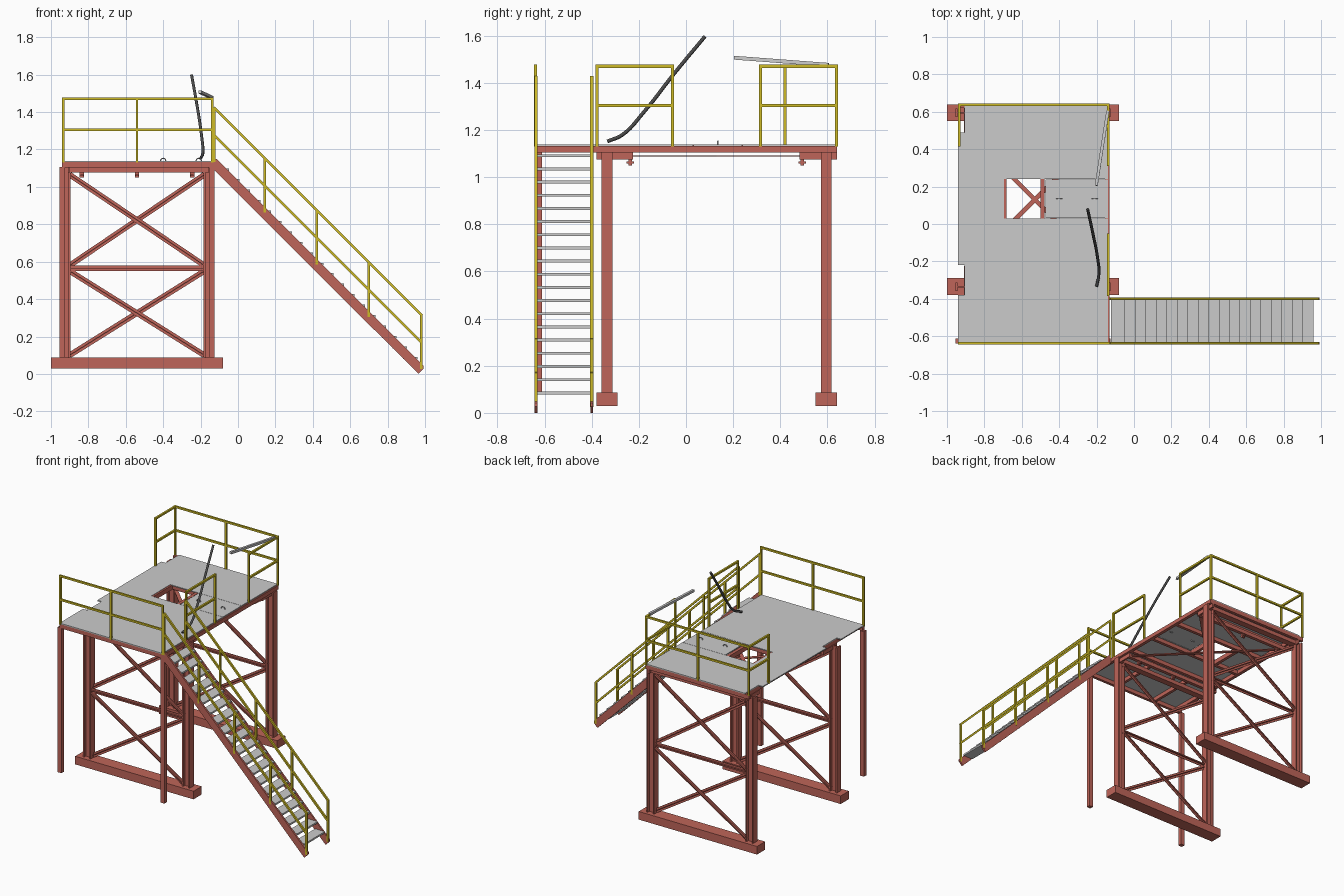
import bpy, bmesh, math
from mathutils import Vector, Matrix

if "Cube" in bpy.data.objects:
    bpy.data.objects.remove(bpy.data.objects["Cube"])


def material(name, rgb):
    m = bpy.data.materials.new(name)
    m.diffuse_color = (*rgb, 1)
    m.use_nodes = True
    m.node_tree.nodes["Principled BSDF"].inputs["Base Color"].default_value = m.diffuse_color
    return m


RED = material("red_steel", (0.52, 0.13, 0.10))
YELLOW = material("yellow_paint", (0.62, 0.50, 0.02))
DARK = material("dark_rubber", (0.07, 0.07, 0.07))


def finish(name, bm, mat=None):
    bmesh.ops.recalc_face_normals(bm, faces=bm.faces)
    me = bpy.data.meshes.new(name)
    bm.to_mesh(me)
    bm.free()
    ob = bpy.data.objects.new(name, me)
    bpy.context.collection.objects.link(ob)
    if mat:
        me.materials.append(mat)
    return ob


def box(bm, x0, x1, y0, y1, z0, z1):
    m = Matrix.Translation(((x0 + x1) / 2, (y0 + y1) / 2, (z0 + z1) / 2))
    m = m @ Matrix.Diagonal((x1 - x0, y1 - y0, z1 - z0, 1))
    bmesh.ops.create_cube(bm, size=1, matrix=m)


def bar(bm, p, q, w=0.013, h=0.013, ref=(0, 1, 0)):
    # rectangular bar from p to q; w is measured along ref, h across it
    p, q = Vector(p), Vector(q)
    d = (q - p).normalized()
    a = Vector(ref)
    if abs(d.dot(a)) > 0.9:
        a = Vector((1, 0, 0))
    a = (a - d * a.dot(d)).normalized()
    b = d.cross(a)
    m = Matrix((a * w, b * h, d * (q - p).length)).transposed().to_4x4()
    bmesh.ops.create_cube(bm, size=1, matrix=Matrix.Translation((p + q) / 2) @ m)


def prism(bm, pts, y0, y1):
    f = bm.faces.new([bm.verts.new((x, y0, z)) for x, z in pts])
    r = bmesh.ops.extrude_face_region(bm, geom=[f])
    vs = [v for v in r["geom"] if isinstance(v, bmesh.types.BMVert)]
    bmesh.ops.translate(bm, verts=vs, vec=(0, y1 - y0, 0))


# Two trestle frames: base beam, H-section columns, angle-iron bracing
for side, y in (("front", -0.335), ("back", 0.595)):
    bm = bmesh.new()
    box(bm, -1.0, -0.08, y - 0.045, y + 0.045, 0.03, 0.087)
    finish(side + "_base_beam", bm, RED)
    bm = bmesh.new()
    for x in (-0.925, -0.155):
        for s in (-1, 1):
            box(bm, x + s * 0.025 - 0.005, x + s * 0.025 + 0.005, y - 0.023, y + 0.023, 0.087, 1.106)
        box(bm, x - 0.02, x + 0.02, y - 0.004, y + 0.004, 0.087, 1.106)
    finish(side + "_columns", bm, RED)
    bm = bmesh.new()
    braces = [((-0.90, 0.565), (-0.18, 0.565))]
    for z0, z1 in ((0.10, 0.55), (0.58, 1.065)):
        braces += [((-0.90, z0), (-0.18, z1)), ((-0.90, z1), (-0.18, z0))]
    for i, (a, b) in enumerate(braces):
        yy = y + (0.008 if i % 2 else -0.008)
        bar(bm, (a[0], yy, a[1]), (b[0], yy, b[1]), 0.005, 0.03)
        bar(bm, (a[0], yy, a[1]), (b[0], yy, b[1]), 0.024, 0.005)
    finish(side + "_cross_bracing", bm, RED)

# Slim posts under the front edge
bm = bmesh.new()
for x in (-0.94, -0.14):
    box(bm, x - 0.015, x + 0.015, -0.64, -0.612, 0.087, 1.106)
finish("front_edge_posts", bm, RED)

# Deck plate with hatch opening and column notches
bm = bmesh.new()
xs = [-0.94, -0.907, -0.695, -0.14]
ys = [-0.64, -0.38, -0.22, 0.03, 0.24, 0.49, 0.64]
vs = {(i, j): bm.verts.new((x, y, 1.132)) for i, x in enumerate(xs) for j, y in enumerate(ys)}
for i in range(3):
    for j in range(6):
        if (i, j) in ((0, 1), (0, 5), (2, 3)):
            continue
        bm.faces.new([vs[i, j], vs[i + 1, j], vs[i + 1, j + 1], vs[i, j + 1]])
r = bmesh.ops.extrude_face_region(bm, geom=bm.faces[:])
bmesh.ops.translate(bm, verts=[v for v in r["geom"] if isinstance(v, bmesh.types.BMVert)], vec=(0, 0, 0.007))
finish("deck_plate", bm)

# Removable hatch panel and its two lifting loops
bm = bmesh.new()
box(bm, -0.472, -0.14, 0.032, 0.238, 1.132, 1.139)
finish("hatch_panel", bm)
for i, x in enumerate((-0.40, -0.21)):
    bpy.ops.mesh.primitive_torus_add(major_segments=16, minor_segments=6, major_radius=0.014,
                                     minor_radius=0.003, location=(x, 0.135, 1.139),
                                     rotation=(math.pi / 2, 0, 0))
    bpy.context.object.name = "hatch_loop_%d" % (i + 1)
    bpy.ops.object.shade_smooth_by_angle()

# Deck framing: rim, joists, hatch trimmers
bm = bmesh.new()
T0, T1 = 1.104, 1.132
box(bm, -0.155, -0.132, -0.64, 0.64, T0, T1)
box(bm, -0.907, -0.885, -0.63, 0.63, T0, T1)
for y in (-0.64, 0.62):
    box(bm, -0.94, -0.132, y, y + 0.02, T0, T1)
for x in (-0.695, -0.49):
    box(bm, x - 0.01, x + 0.012, 0.0, 0.27, T0, T1 + 0.004)
for y in (-0.22, 0.0, 0.25, 0.46):
    box(bm, -0.89, -0.15, y, y + 0.022, T0, T1)
for x in (-0.70, -0.38):
    box(bm, x - 0.01, x + 0.01, -0.62, -0.2, T0, T1)
finish("deck_framing", bm, RED)

# Lower cross beams on the columns, end plates and hanging clamps
bm = bmesh.new()
for y, y0, y1, c in ((-0.335, -0.38, -0.225, -0.237), (0.595, 0.485, 0.64, 0.493)):
    box(bm, -0.91, -0.15, y - 0.023, y + 0.023, 1.076, T0)
    for x in (-0.91, -0.16):
        box(bm, x, x + 0.012, y0, y1, 1.076, T0)
    box(bm, -0.91, -0.15, c - 0.012, c + 0.012, 1.076, T0)
    for x in (-0.835, -0.54, -0.245):
        box(bm, x - 0.012, x + 0.012, c - 0.007, c + 0.007, 1.05, 1.08)
        box(bm, x - 0.008, x + 0.008, c - 0.016, c + 0.016, 1.058, 1.066)
finish("support_beams", bm, RED)

# Flat plan braces under the deck
bm = bmesh.new()
for xa, xb in ((-0.89, -0.17), (-0.17, -0.89)):
    bar(bm, (xa, -0.23, 1.09), (xb, 0.49, 1.09), 0.024, 0.006)
finish("deck_plan_braces", bm, RED)

# Platform railings: runs of posts with top and middle rails
TOP, MID = 1.471, 1.305


def railing(name, pts):
    bm = bmesh.new()
    for x, y in pts:
        bar(bm, (x, y, 1.13), (x, y, TOP + 0.0065))
    for a, b in zip(pts, pts[1:]):
        for z in (TOP, MID):
            bar(bm, (*a, z), (*b, z))
    finish(name, bm, YELLOW)


railing("front_railing", [(-0.935, -0.638), (-0.54, -0.638), (-0.138, -0.638)])
railing("back_railing", [(-0.935, 0.42), (-0.935, 0.638), (-0.54, 0.638), (-0.138, 0.638), (-0.138, 0.317)])
railing("stair_side_railing", [(-0.138, -0.378), (-0.138, -0.058)])

# Staircase: stringers, treads and sloping handrails
profile = [(-0.13, 1.15), (-0.115, 1.15), (0.993, 0.042), (0.993, 0.028), (0.965, 0.0), (-0.13, 1.093)]
for side, y in (("outer", -0.637), ("inner", -0.4)):
    bm = bmesh.new()
    prism(bm, profile, y - 0.006, y + 0.006)
    finish(side + "_stringer", bm, RED)
    bm = bmesh.new()
    for x in (-0.127, 0.142, 0.42, 0.70, 0.98):
        bar(bm, (x, y, 1.005 - x), (x, y, 1.295 - x))
    for s in (1.295, 1.15):
        bar(bm, (-0.13, y, s + 0.13), (0.984, y, s - 0.984))
    finish(side + "_handrail", bm, YELLOW)
bm = bmesh.new()
for i in range(19):
    z = 0.085 + i * 0.0559
    box(bm, 0.968 - z, 1.044 - z, -0.631, -0.406, z - 0.006, z + 0.006)
finish("stair_treads", bm)


# Loose hose and pull bar
def pipe(name, pts, radius, mat=None):
    cu = bpy.data.curves.new(name, "CURVE")
    cu.dimensions = "3D"
    cu.bevel_depth, cu.bevel_resolution, cu.use_fill_caps = radius, 2, True
    sp = cu.splines.new("BEZIER")
    sp.bezier_points.add(len(pts) - 1)
    for bp, p in zip(sp.bezier_points, pts):
        bp.co = p
        bp.handle_left_type = bp.handle_right_type = "AUTO"
    sp.resolution_u = 6
    ob = bpy.data.objects.new(name, cu)
    bpy.context.collection.objects.link(ob)
    if mat:
        cu.materials.append(mat)


pipe("hose", [(-0.248, 0.08, 1.597), (-0.22, -0.05, 1.44), (-0.195, -0.18, 1.275),
              (-0.188, -0.27, 1.18), (-0.2, -0.333, 1.152)], 0.008, DARK)
bm = bmesh.new()
bar(bm, (-0.202, 0.205, 1.507), (-0.14, 0.605, 1.477), 0.016, 0.016, (1, 0, 0))
finish("pull_bar", bm)
